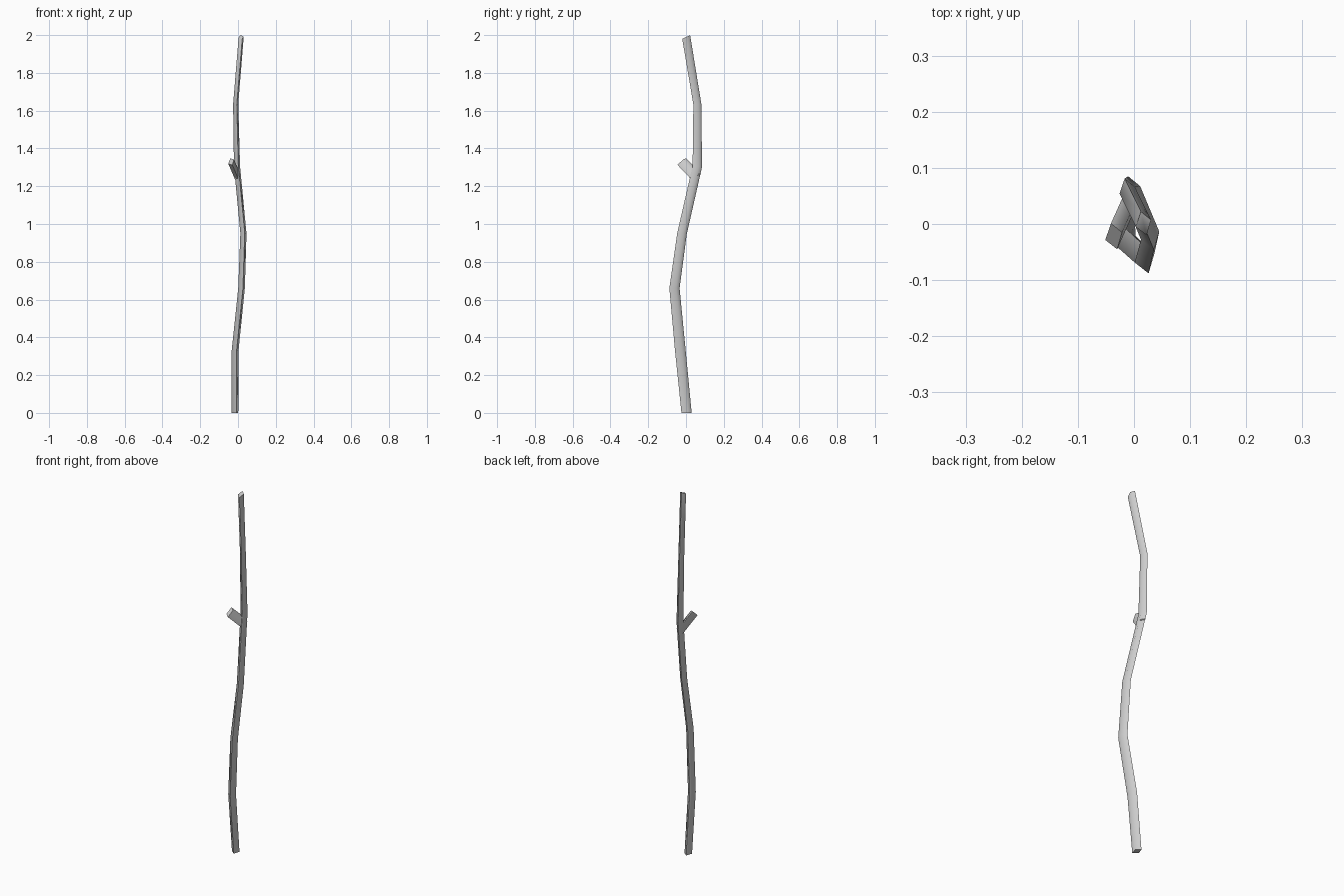
import bpy
import bmesh
from math import radians

if "Cube" in bpy.data.objects:
    bpy.data.objects.remove(bpy.data.objects["Cube"])

# Slim four-sided cross-section, unit sized along y
SECTION = [(-0.22, 1.0), (0.64, 0.3), (0.26, -1.0), (-0.66, -0.28)]


def tube(name, rings):
    """Loft the section through (x, y, z, radius, slope_x, slope_y) rings."""
    bm = bmesh.new()
    loops = []
    for x, y, z, r, sx, sy in rings:
        loops.append([bm.verts.new((x + u * r, y + v * r, z + r * (sx * u + sy * v)))
                      for u, v in SECTION])
    for a, b in zip(loops, loops[1:]):
        for i in range(4):
            j = (i + 1) % 4
            bm.faces.new((a[i], a[j], b[j], b[i]))
    bm.faces.new(loops[0])
    bm.faces.new(loops[-1])
    bmesh.ops.recalc_face_normals(bm, faces=bm.faces)
    mesh = bpy.data.meshes.new(name)
    bm.to_mesh(mesh)
    bm.free()
    obj = bpy.data.objects.new(name, mesh)
    bpy.context.collection.objects.link(obj)
    bpy.ops.object.select_all(action='DESELECT')
    obj.select_set(True)
    bpy.context.view_layer.objects.active = obj
    bpy.ops.object.shade_smooth_by_angle(angle=radians(80))
    return obj


# Main crooked stick, tapering upward to a slanted cut
tube("stick", [
    (-0.016, 0.003, 0.00, 0.027, 0, 0),
    (-0.015, -0.030, 0.33, 0.028, 0, 0.1),
    (0.019, -0.061, 0.66, 0.027, 0, 0),
    (0.029, -0.021, 0.95, 0.025, 0, -0.15),
    (-0.005, 0.060, 1.305, 0.025, 0, -0.1),
    (-0.012, 0.060, 1.635, 0.021, 0, 0.1),
    (0.017, 0.001, 1.990, 0.021, 0, 0.45),
])

# Short broken twig leaning forward and left
tube("twig_stub", [
    (-0.001, 0.056, 1.248, 0.023, 0.4, 0.85),
    (-0.036, -0.022, 1.330, 0.023, 0.4, 0.85),
])
